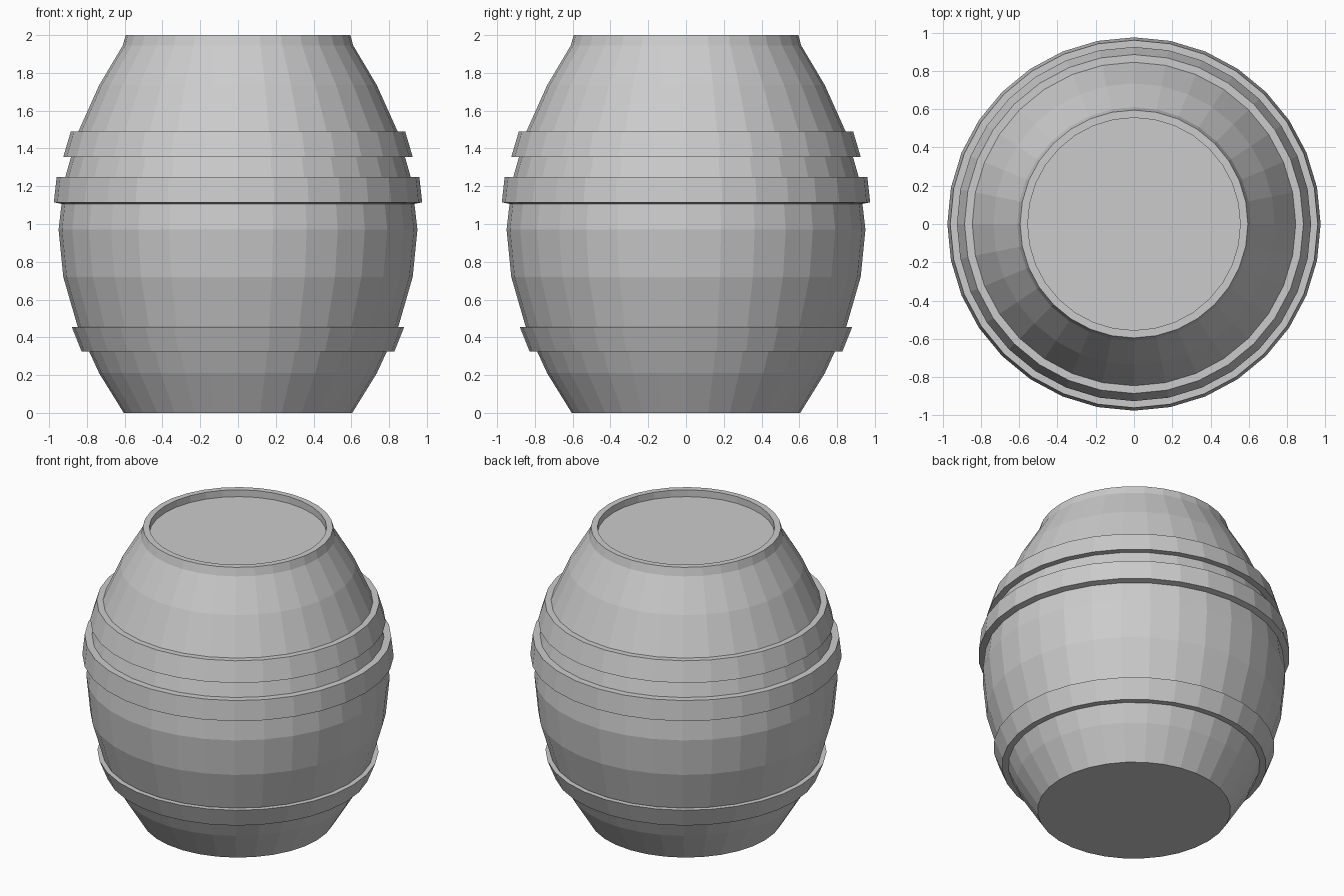
import bpy, bmesh
from math import cos, sin, tau

if "Cube" in bpy.data.objects:
    bpy.data.objects.remove(bpy.data.objects["Cube"])

SIDES = 32


def lathe(name, profile, closed=False):
    """Spin an (r, z) profile round z; r = 0 gives a pole, open ends get capped."""
    bm = bmesh.new()
    rings = [[bm.verts.new((r * cos(tau * i / SIDES), r * sin(tau * i / SIDES), z))
              for i in range(SIDES)] for r, z in profile]
    pairs = list(zip(rings, rings[1:]))
    if closed:
        pairs.append((rings[-1], rings[0]))
    else:
        bm.faces.new(rings[0])
        bm.faces.new(rings[-1])
    for a, b in pairs:
        for i in range(SIDES):
            j = (i + 1) % SIDES
            bm.faces.new((a[i], a[j], b[j], b[i]))
    bmesh.ops.recalc_face_normals(bm, faces=bm.faces)
    mesh = bpy.data.meshes.new(name)
    bm.to_mesh(mesh)
    bm.free()
    obj = bpy.data.objects.new(name, mesh)
    bpy.context.collection.objects.link(obj)
    return obj


# Bulging barrel body with a raised rim round a sunken lid
lathe("barrel_body", [
    (0.605, 0), (0.735, 0.21), (0.85, 0.46), (0.925, 0.72), (0.95, 0.97),
    (0.92, 1.23), (0.845, 1.49), (0.735, 1.735), (0.61, 1.945), (0.595, 2.0),
    (0.555, 2.0), (0.555, 1.953)])

# Hoops: inner bottom, outer bottom, outer top, inner top
lathe("lower_hoop", [(0.78, 0.325), (0.828, 0.325), (0.88, 0.455), (0.835, 0.455)], True)
lathe("middle_hoop", [(0.925, 1.105), (0.975, 1.115), (0.96, 1.25), (0.905, 1.25)], True)
lathe("upper_hoop", [(0.87, 1.355), (0.925, 1.355), (0.885, 1.49), (0.835, 1.49)], True)
